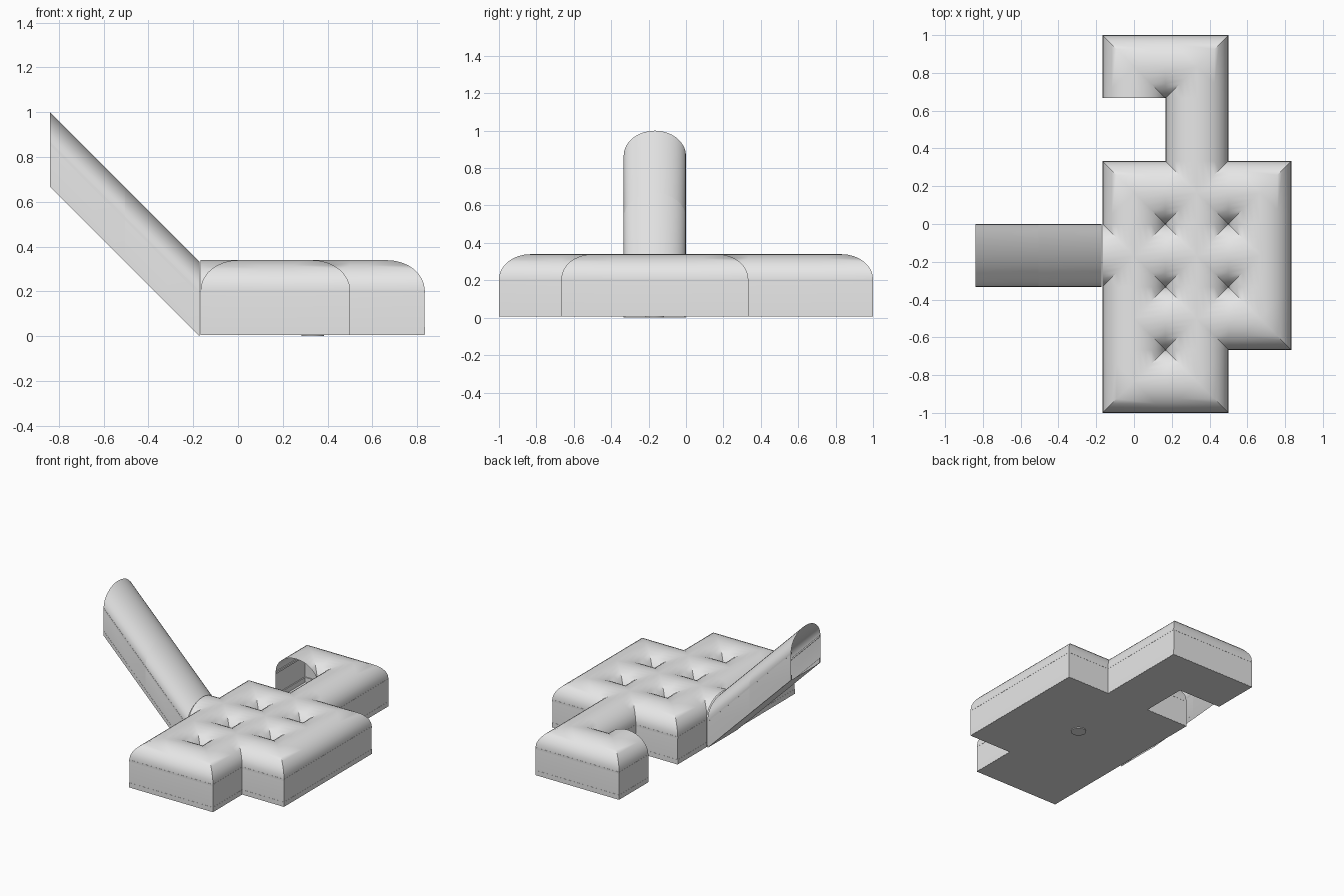
import bpy, bmesh, math
from mathutils import Vector

if "Cube" in bpy.data.objects:
    bpy.data.objects.remove(bpy.data.objects["Cube"], do_unlink=True)

CELL = 1 / 3
H = CELL / 2
FLOOR = 0.006
SPRING = 0.2
RISE = CELL - SPRING
STEPS = 8

grey = bpy.data.materials.new("plain_grey")
grey.use_nodes = True
grey.diffuse_color = (0.8, 0.8, 0.8, 1)
grey.node_tree.nodes["Principled BSDF"].inputs["Base Color"].default_value = (0.8, 0.8, 0.8, 1)


def finish(bm, name):
    bmesh.ops.remove_doubles(bm, verts=bm.verts, dist=0.0002)
    bmesh.ops.recalc_face_normals(bm, faces=bm.faces)
    mesh = bpy.data.meshes.new(name)
    bm.to_mesh(mesh)
    bm.free()
    ob = bpy.data.objects.new(name, mesh)
    bpy.context.collection.objects.link(ob)
    mesh.materials.append(grey)
    bpy.ops.object.select_all(action='DESELECT')
    ob.select_set(True)
    bpy.context.view_layer.objects.active = ob
    bpy.ops.object.shade_smooth_by_angle(angle=math.radians(35))
    return ob


def face(bm, points):
    # Skip repeated corners so strips can taper to triangles
    unique = []
    for p in points:
        if all((p - q).length > 1e-5 for q in unique):
            unique.append(p)
    if len(unique) > 2:
        bm.faces.new([bm.verts.new(p) for p in unique])


def arch(t):
    return SPRING + RISE * math.sqrt(max(0, 1 - (t / H) ** 2))


def board(bm, a, b, inward, z0, z1):
    # Thin trim along a wall from a to b
    low, high = Vector((0, 0, z0)), Vector((0, 0, z1))
    i, o = inward * 0.008, inward * -0.001
    ring = lambda p: [p + o + low, p + i + low, p + i + high, p + o + high]
    ra, rb = ring(a), ring(b)
    face(bm, ra)
    face(bm, rb)
    for k in range(4):
        n = (k + 1) % 4
        face(bm, [ra[k], ra[n], rb[n], rb[k]])


def trims(bm, a, b, inward):
    board(bm, a, b, inward, 0.001, 0.035)
    board(bm, a, b, inward, SPRING - 0.014, SPRING)


# Cell layout, rows from front to back
ROWS = ["AB", "ABC", "ABC", "ABC", "B", "AB"]
cells = {("ABC".index(c), r) for r, row in enumerate(ROWS) for c in row}
doorways = {((0, 2), (-1, 0)), ((0, 5), (0, -1))}
angles = [math.pi / 2 * k / STEPS for k in range(STEPS + 1)]
half = [H * math.sin(a) for a in angles]
full = [-t for t in reversed(half[1:])] + half

# Vaulted rooms: each cell is four triangles, open or walled
rooms, room_trim = bmesh.new(), bmesh.new()
for col, row in sorted(cells):
    centre = Vector((col * CELL, -1 + H + row * CELL, FLOOR))
    for dx, dy in ((1, 0), (0, 1), (-1, 0), (0, -1)):
        out, side = Vector((dx, dy, 0)), Vector((-dy, dx, 0))

        def pt(u, v, z):
            return centre + out * u + side * v + Vector((0, 0, z))

        face(rooms, [pt(0, 0, 0), pt(H, -H, 0), pt(H, H, 0)])
        is_open = (col + dx, row + dy) in cells or ((col, row), (dx, dy)) in doorways
        if is_open:
            for a, b in zip(full, full[1:]):
                face(rooms, [pt(abs(a), a, arch(a)), pt(H, a, arch(a)),
                             pt(H, b, arch(b)), pt(abs(b), b, arch(b))])
        else:
            for a, b in zip(half, half[1:]):
                face(rooms, [pt(a, -a, arch(a)), pt(b, -b, arch(b)),
                             pt(b, b, arch(b)), pt(a, a, arch(a))])
            face(rooms, [pt(H, -H, 0), pt(H, H, 0), pt(H, H, SPRING), pt(H, -H, SPRING)])
            trims(room_trim, pt(H, -H, 0), pt(H, H, 0), -out)
finish(rooms, "vaulted_rooms")
finish(room_trim, "room_trim")

# Sloping passage in two sheared lengths
START = -H - 0.005
section = [(-H, 0)] + [(t, arch(t)) for t in full] + [(H, 0)]
for n, name in enumerate(("lower_ramp", "upper_ramp")):
    ramp, ramp_trim = bmesh.new(), bmesh.new()

    def at(k, y, z):
        return Vector((START - k * CELL, y - H, z + k * CELL))

    for p, q in zip(section, section[1:] + section[:1]):
        face(ramp, [at(n, *p), at(n + 1, *p), at(n + 1, *q), at(n, *q)])
    for s in (-1, 1):
        trims(ramp_trim, at(n, s * H, 0), at(n + 1, s * H, 0), Vector((0, -s, 0)))
    finish(ramp, name)
    finish(ramp_trim, name + "_trim")

# Round plate under the floor
plate = bmesh.new()
bmesh.ops.create_cone(plate, cap_ends=True, segments=24, radius1=0.05, radius2=0.05, depth=FLOOR)
bmesh.ops.translate(plate, verts=plate.verts, vec=(CELL, -H, FLOOR / 2))
finish(plate, "floor_plate")
